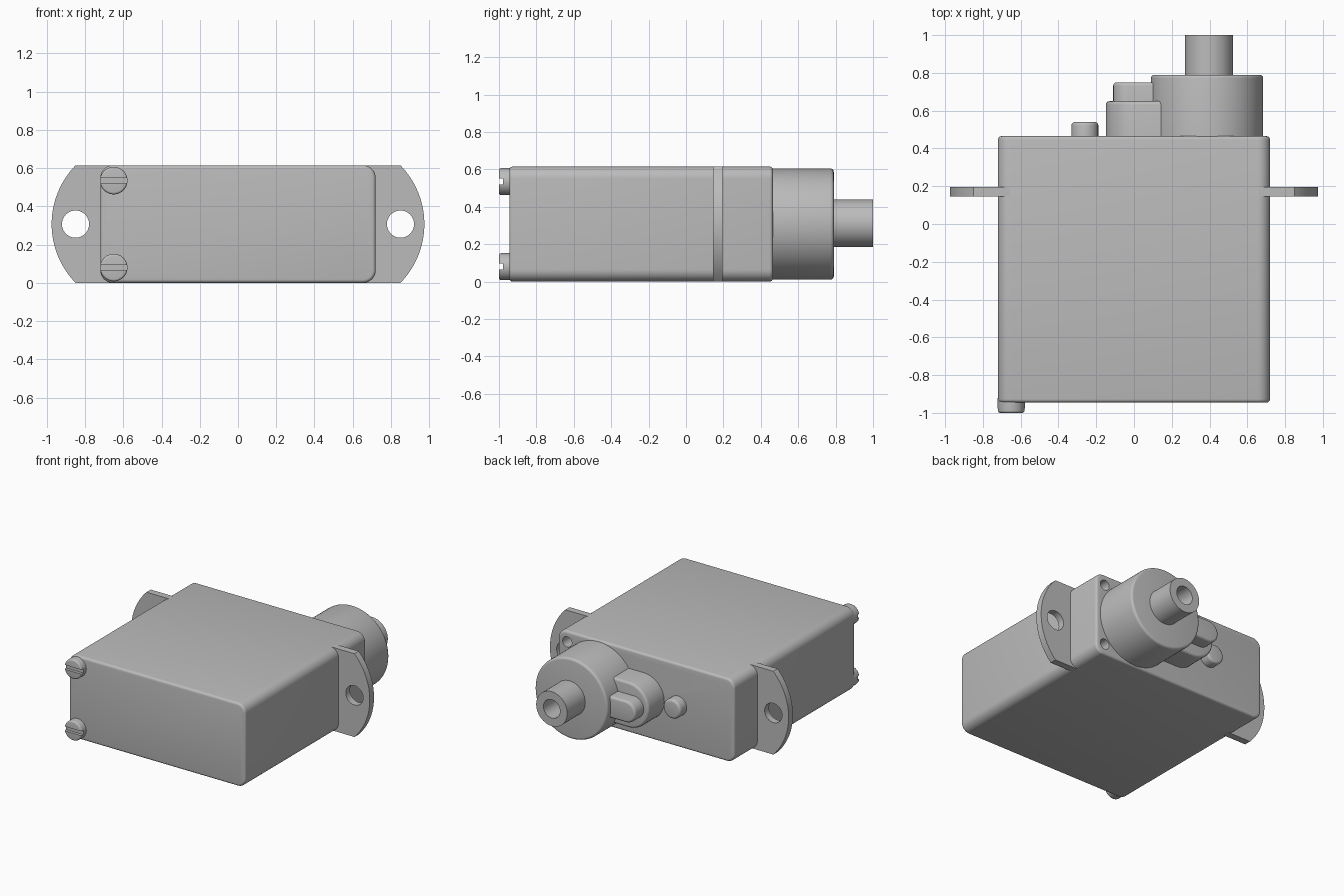
import bpy, bmesh
from math import cos, sin, pi, radians, asin

MID = 0.3075      # mid height of the case
HEIGHT = 0.615

old = bpy.data.objects.get("Cube")
if old:
    bpy.data.objects.remove(old, do_unlink=True)

grey = bpy.data.materials.new("plain grey")
grey.use_nodes = True
GREY = (0.5, 0.5, 0.5, 1.0)
grey.diffuse_color = GREY
grey.node_tree.nodes["Principled BSDF"].inputs["Base Color"].default_value = GREY


def arc(cx, cz, r, a0, a1, n):
    """Points on an arc in the XZ plane."""
    return [(cx + r * cos(a0 + (a1 - a0) * i / n),
             cz + r * sin(a0 + (a1 - a0) * i / n)) for i in range(n + 1)]


def circle(cx, cz, r, n=64):
    return arc(cx, cz, r, 0, 2 * pi, n)[:-1]


def slot(x0, x1, cz, r):
    return arc(x1, cz, r, -pi / 2, pi / 2, 24) + arc(x0, cz, r, pi / 2, 3 * pi / 2, 24)


def rounded_rect(x0, x1, z0, z1, r):
    corners = [(x1 - r, z1 - r), (x0 + r, z1 - r), (x0 + r, z0 + r), (x1 - r, z0 + r)]
    return [p for i, (x, z) in enumerate(corners)
            for p in arc(x, z, r, i * pi / 2, (i + 1) * pi / 2, 8)]


def extrude(name, outline, y0, y1, bevel=0.0, ends="both"):
    """Extrude an XZ outline along Y and round the chosen end rims."""
    bm = bmesh.new()
    rings = [[bm.verts.new((x, y, z)) for x, z in outline] for y in (y0, y1)]
    bm.faces.new(rings[0])
    bm.faces.new(rings[1][::-1])
    n = len(outline)
    for i in range(n):
        j = (i + 1) % n
        bm.faces.new((rings[0][j], rings[0][i], rings[1][i], rings[1][j]))
    bmesh.ops.recalc_face_normals(bm, faces=bm.faces)
    if bevel:
        wanted = {"both": rings, "front": rings[:1], "back": rings[1:]}[ends]
        edges = [e for ring in wanted for e in bm.edges if all(v in ring for v in e.verts)]
        bmesh.ops.bevel(bm, geom=edges, offset=bevel, segments=4, profile=0.5,
                        affect="EDGES")
    mesh = bpy.data.meshes.new(name)
    bm.to_mesh(mesh)
    bm.free()
    mesh.materials.append(grey)
    obj = bpy.data.objects.new(name, mesh)
    bpy.context.collection.objects.link(obj)
    return obj


def finish(obj, cutters=()):
    """Cut holes, then smooth the curved faces and keep the rims sharp."""
    for c in cutters:
        c.hide_render = True
        mod = obj.modifiers.new("cut", "BOOLEAN")
        mod.operation = "DIFFERENCE"
        mod.solver = "EXACT"
        mod.object = c
    if cutters:
        bpy.context.view_layer.update()
        dg = bpy.context.evaluated_depsgraph_get()
        cut = bpy.data.meshes.new_from_object(obj.evaluated_get(dg))
        obj.modifiers.clear()
        obj.data = cut
        for c in cutters:
            bpy.data.objects.remove(c, do_unlink=True)
    obj.data.shade_smooth()
    obj.data.set_sharp_from_angle(angle=radians(32))


# Case with two blind screw holes beside the gear housing
SCREW_Z = (0.08, 0.535)
case = extrude("case", rounded_rect(-0.72, 0.72, 0, HEIGHT, 0.065), -0.945, 0.465, 0.018)
finish(case, [extrude("hole_cutter", circle(0.645, z, 0.038, 32), 0.3, 0.6)
              for z in SCREW_Z])

# Mounting ears: curved outer edge with one hole each
half = asin(MID / 0.44)
for side, name in ((1, "left_mounting_ear"), (-1, "right_mounting_ear")):
    outline = [(0.66, HEIGHT), (0.66, 0)] + arc(0.535, MID, 0.44, -half, half, 32)
    ear = extrude(name, [(side * x, z) for x, z in outline], 0.145, 0.195)
    finish(ear, [extrude("hole_cutter", circle(side * 0.85, MID, 0.071, 48), 0, 0.4)])

# Gear housing and hollow output shaft
finish(extrude("gear_housing", circle(0.387, MID, 0.297, 96), 0.4, 0.79, 0.018, "back"))
shaft = extrude("output_shaft", circle(0.397, MID + 0.004, 0.127), 0.7, 1.0)
finish(shaft, [extrude("hole_cutter", circle(0.397, MID + 0.004, 0.068, 48), 0.8, 1.1)])

# Stepped housing for the second gear, and a small round boss
finish(extrude("lower_step", slot(0.02, 0.25, MID, 0.168), 0.42, 0.65, 0.018, "back"))
finish(extrude("upper_step", slot(-0.03, 0.25, MID, 0.08), 0.6, 0.75, 0.018, "back"))
finish(extrude("round_boss", circle(-0.26, MID, 0.071, 48), 0.42, 0.54, 0.018, "back"))

# Slotted screw heads on the front
for z, name in zip(SCREW_Z, ("lower_screw", "upper_screw")):
    screw = extrude(name, circle(-0.65, z, 0.072, 48), -1.0, -0.92, 0.012, "front")
    slit = [(-0.8, z - 0.016), (-0.5, z - 0.016), (-0.5, z + 0.016), (-0.8, z + 0.016)]
    finish(screw, [extrude("slot_cutter", slit, -1.1, -0.978)])
